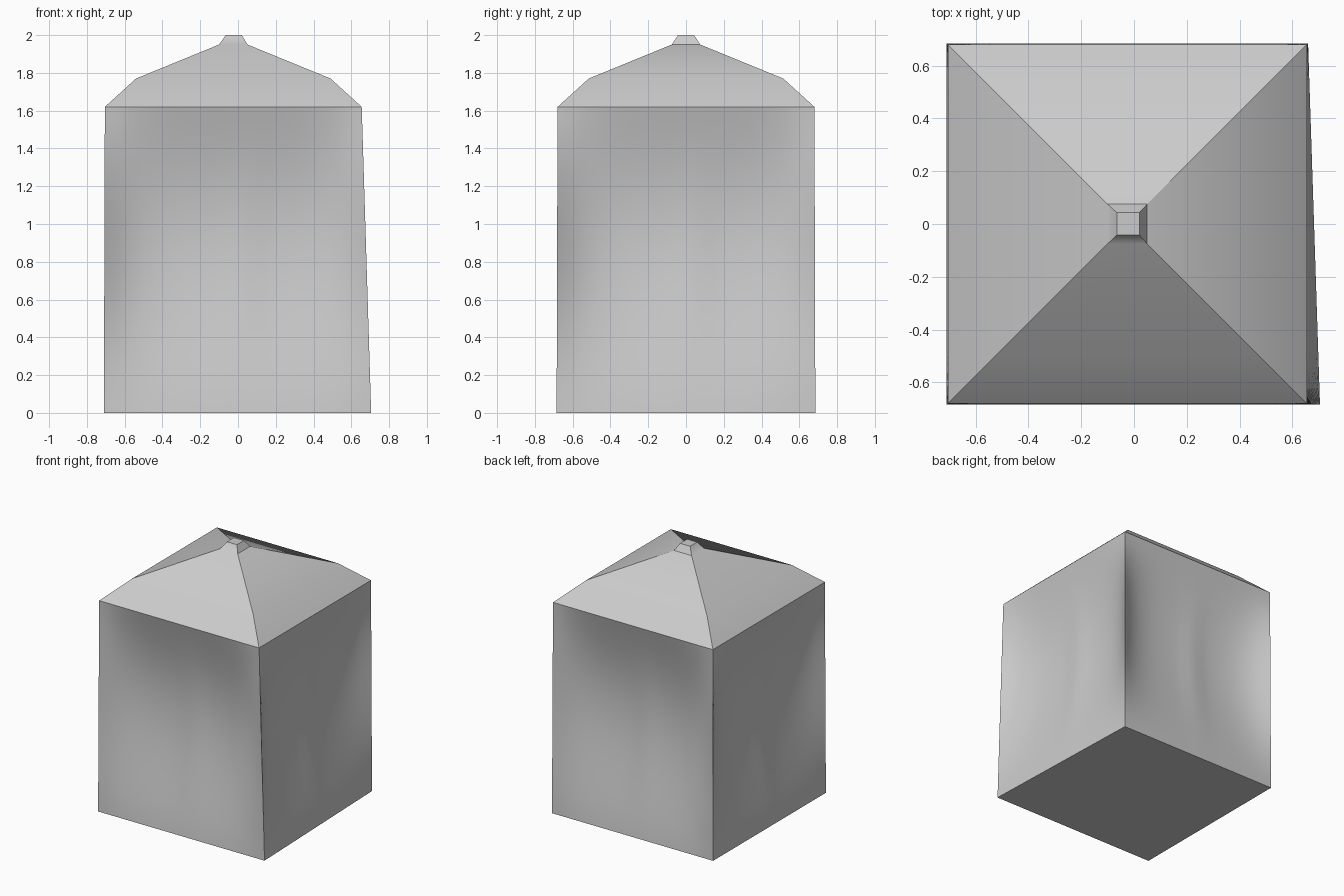
import bpy, bmesh, math
from mathutils import Vector

if "Cube" in bpy.data.objects:
    bpy.data.objects.remove(bpy.data.objects["Cube"])


def finish(bm, name):
    bmesh.ops.recalc_face_normals(bm, faces=bm.faces)
    for f in bm.faces:
        f.smooth = True
    me = bpy.data.meshes.new(name)
    bm.to_mesh(me)
    bm.free()
    ob = bpy.data.objects.new(name, me)
    bpy.context.collection.objects.link(ob)
    return ob


def rect(z, x0, x1, y0, y1):
    return [Vector(p) for p in ((x0, y0, z), (x1, y0, z), (x1, y1, z), (x0, y1, z))]


# Footprint with one flared front corner, and the square eave above it
base = rect(0, -0.71, 0.705, -0.685, 0.685)
base[2].x = 0.66
eave = rect(1.62, -0.705, 0.655, -0.68, 0.68)

# Body: fabric walls sagging inwards between straight edges, plus a flat floor
bm = bmesh.new()
N = 20
for k in range(4):
    a, b, c, d = base[k], base[(k + 1) % 4], eave[(k + 1) % 4], eave[k]
    inward = Vector((0, 0, 1)).cross(b - a).normalized()
    grid = []
    for j in range(N + 1):
        v = j / N
        row = []
        for i in range(N + 1):
            u = i / N
            p = a.lerp(b, u).lerp(d.lerp(c, u), v)
            across = 1 - abs(2 * u - 1) ** 4
            sag = 0.12 * across * math.sin(math.pi * v ** 1.25)
            fold = 0.012 * math.exp(-((u - 0.53) / 0.06) ** 2) * math.sin(math.pi * v) ** 2
            row.append(bm.verts.new(p + inward * (sag - fold)))
        grid.append(row)
    for j in range(N):
        for i in range(N):
            bm.faces.new((grid[j][i], grid[j][i + 1], grid[j + 1][i + 1], grid[j + 1][i]))
bm.faces.new([bm.verts.new(p) for p in reversed(base)])

# Four-sided roof with a bent eave and a small peak cap, joined to the walls
rings = [eave,
         rect(1.77, -0.54, 0.49, -0.515, 0.515),
         rect(1.95, -0.10, 0.05, -0.075, 0.075),
         rect(2.00, -0.065, 0.02, -0.042, 0.043)]
loops = [[bm.verts.new(p) for p in r] for r in rings]
for lo, hi in zip(loops, loops[1:]):
    for k in range(4):
        n = (k + 1) % 4
        bm.faces.new((lo[k], lo[n], hi[n], hi[k]))
    for k in range(4):
        bm.edges.get((lo[k], hi[k])).smooth = False
bm.faces.new(loops[-1])
for k in range(4):
    bm.edges.get((loops[-1][k], loops[-1][(k + 1) % 4])).smooth = False
bmesh.ops.remove_doubles(bm, verts=bm.verts, dist=1e-4)
# The corner and rim edges between walls, floor and roof stay crisp
bm.normal_update()
for e in bm.edges:
    if len(e.link_faces) != 2 or e.calc_face_angle() > math.radians(35):
        e.smooth = False
finish(bm, "tent")
